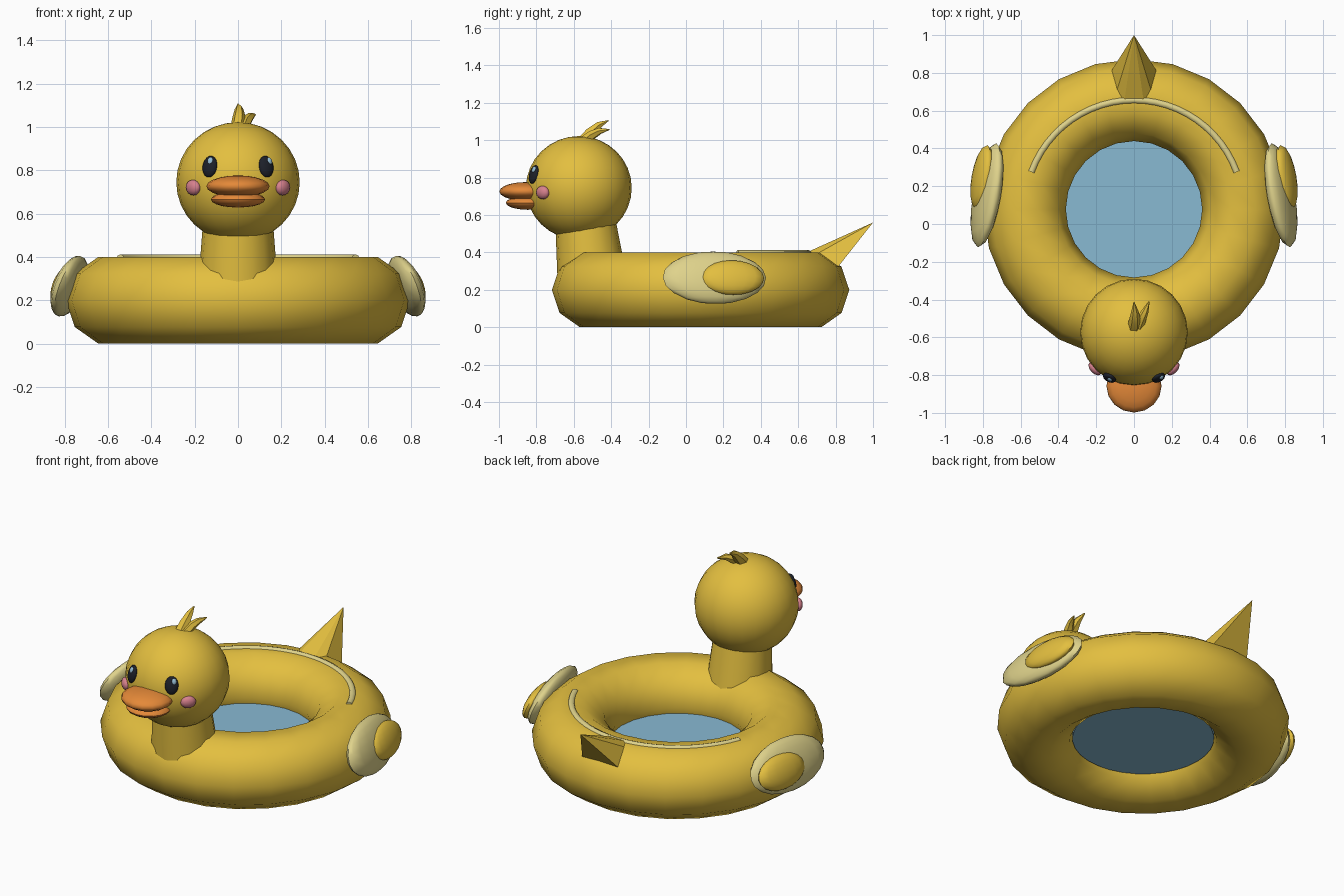
import bpy, bmesh, math
from mathutils import Vector, Matrix, Euler

if "Cube" in bpy.data.objects:
    bpy.data.objects.remove(bpy.data.objects["Cube"])


def material(name, rgb):
    m = bpy.data.materials.new(name)
    m.diffuse_color = (*rgb, 1)
    m.use_nodes = True
    m.node_tree.nodes["Principled BSDF"].inputs["Base Color"].default_value = m.diffuse_color
    return m


YELLOW = material("duck yellow", (0.77, 0.52, 0.05))
CREAM = material("cream", (0.74, 0.65, 0.26))
ORANGE = material("beak orange", (0.78, 0.25, 0.04))
PINK = material("cheek pink", (0.68, 0.22, 0.27))
BLACK = material("eye black", (0.012, 0.014, 0.022))
GLINT = material("eye glint", (0.3, 0.5, 0.65))
WATER = material("water blue", (0.25, 0.49, 0.65))


def finish(name, bm, mat, angle=50):
    bmesh.ops.recalc_face_normals(bm, faces=bm.faces)
    me = bpy.data.meshes.new(name)
    bm.to_mesh(me)
    bm.free()
    me.materials.append(mat)
    ob = bpy.data.objects.new(name, me)
    bpy.context.collection.objects.link(ob)
    bpy.ops.object.select_all(action='DESELECT')
    ob.select_set(True)
    bpy.context.view_layer.objects.active = ob
    if angle:
        bpy.ops.object.shade_smooth_by_angle(angle=math.radians(angle))
    return ob


def ellipsoid(name, centre, radii, mat, rot=None, seg=16, rings=10):
    bm = bmesh.new()
    bmesh.ops.create_uvsphere(bm, u_segments=seg, v_segments=rings, radius=1)
    r = rot if rot is not None else Matrix.Identity(4)
    bm.transform(Matrix.Translation(centre) @ r @ Matrix.Diagonal((*radii, 1)))
    return finish(name, bm, mat)


def tube(name, path, radii, mat, sides=8):
    """Sweep a round section along a path, with closed ends."""
    bm = bmesh.new()
    pts = [Vector(p) for p in path]
    loops = []
    for i, p in enumerate(pts):
        t = pts[min(i + 1, len(pts) - 1)] - pts[max(i - 1, 0)]
        q = t.to_track_quat('Z', 'Y')
        loops.append([bm.verts.new(p + q @ Vector((
            radii[i] * math.cos(2 * math.pi * k / sides),
            radii[i] * math.sin(2 * math.pi * k / sides), 0))) for k in range(sides)])
    for a, b in zip(loops, loops[1:]):
        for k in range(sides):
            n = (k + 1) % sides
            bm.faces.new((a[k], a[n], b[n], b[k]))
    bm.faces.new(loops[0])
    bm.faces.new(loops[-1])
    return finish(name, bm, mat)


# Inflatable ring
RING_Y, MAJOR, MINOR, N, M = 0.078, 0.578, 0.217, 24, 10
bm = bmesh.new()
grid = []
for i in range(N):
    a = 2 * math.pi * i / N
    row = []
    for j in range(M):
        b = 2 * math.pi * j / M
        r = MAJOR + MINOR * math.cos(b)
        z = 0.2 + 0.2 * math.sin(b) / math.sin(math.radians(72))
        row.append(bm.verts.new((r * math.cos(a), RING_Y + r * math.sin(a), z)))
    grid.append(row)
for i in range(N):
    for j in range(M):
        u, v = grid[i], grid[(i + 1) % N]
        bm.faces.new((u[j], v[j], v[(j + 1) % M], u[(j + 1) % M]))
finish("ring", bm, YELLOW, 60)

# Water floor in the hole
tube("water_floor", [(0, RING_Y, 0.10), (0, RING_Y, 0.16)], [0.385] * 2, WATER, 32)

# Raised cream trim on the back of the ring
arc = [math.radians(20 + 140 * i / 24) for i in range(25)]
tube("back_trim", [(MAJOR * math.cos(a), RING_Y + MAJOR * math.sin(a), 0.393) for a in arc],
     [0.019] * 25, CREAM)

# Neck and head
tube("neck", [(0, -0.498, 0.22), (0, -0.54, 0.58)], [0.188, 0.16], YELLOW, 16)
HEAD, HEAD_R = Vector((0, -0.573, 0.745)), (0.285, 0.283, 0.277)
ellipsoid("head", HEAD, HEAD_R, YELLOW, seg=24, rings=16)

# Head feathers
tube("tall_feather", [(0, -0.55, 0.99), (0.005, -0.51, 1.04), (0.005, -0.465, 1.082), (0, -0.415, 1.105)],
     [0.036, 0.032, 0.02, 0.003], YELLOW, 6)
tube("short_feather", [(0.02, -0.55, 0.99), (0.04, -0.50, 1.03), (0.06, -0.46, 1.05), (0.08, -0.41, 1.057)],
     [0.03, 0.026, 0.018, 0.003], YELLOW, 6)

# Beak halves
ellipsoid("upper_beak", (0, -0.858, 0.726), (0.146, 0.14, 0.05), ORANGE)
ellipsoid("lower_beak", (0, -0.845, 0.665), (0.125, 0.118, 0.037), ORANGE)


def on_head(x, z):
    """Point on the face and a rotation whose local Y axis faces outward."""
    dx, dz = x / HEAD_R[0], (z - HEAD.z) / HEAD_R[2]
    p = Vector((x, HEAD.y - HEAD_R[1] * math.sqrt(1 - dx * dx - dz * dz), z))
    return p, (p - HEAD).to_track_quat('Y', 'Z').to_matrix().to_4x4()


for s, side in ((-1, "left"), (1, "right")):
    # Eyes, glints and cheeks
    p, rot = on_head(s * 0.13, 0.817)
    ellipsoid(side + "_eye", p, (0.037, 0.02, 0.051), BLACK, rot)
    p, rot = on_head(s * 0.13 + 0.008, 0.838)
    ellipsoid(side + "_eye_glint", p + (p - HEAD).normalized() * 0.014,
              (0.014, 0.009, 0.018), GLINT, rot, 10, 6)
    p, rot = on_head(s * 0.207, 0.72)
    ellipsoid(side + "_cheek", p, (0.043, 0.025, 0.036), PINK, rot, 12, 8)

    # Wings with a yellow pad
    rot = Euler((0, s * math.radians(-20), s * math.radians(10))).to_matrix().to_4x4()
    ellipsoid(side + "_wing", (s * 0.778, 0.152, 0.265), (0.058, 0.28, 0.148), CREAM, rot)
    ellipsoid(side + "_wing_pad", (s * 0.806, 0.248, 0.265), (0.045, 0.172, 0.097), YELLOW, rot)

# Faceted pointed tail
bm = bmesh.new()
tip = bm.verts.new((0, 1.0, 0.56))
half = [(0.052, 0.645, 0.40), (0.105, 0.66, 0.37), (0.13, 0.795, 0.30)]
base = [bm.verts.new(p) for p in half] + [bm.verts.new((-x, y, z)) for x, y, z in reversed(half)]
for k in range(6):
    bm.faces.new((tip, base[k], base[(k + 1) % 6]))
bm.faces.new(base)
finish("tail", bm, YELLOW, 0)
